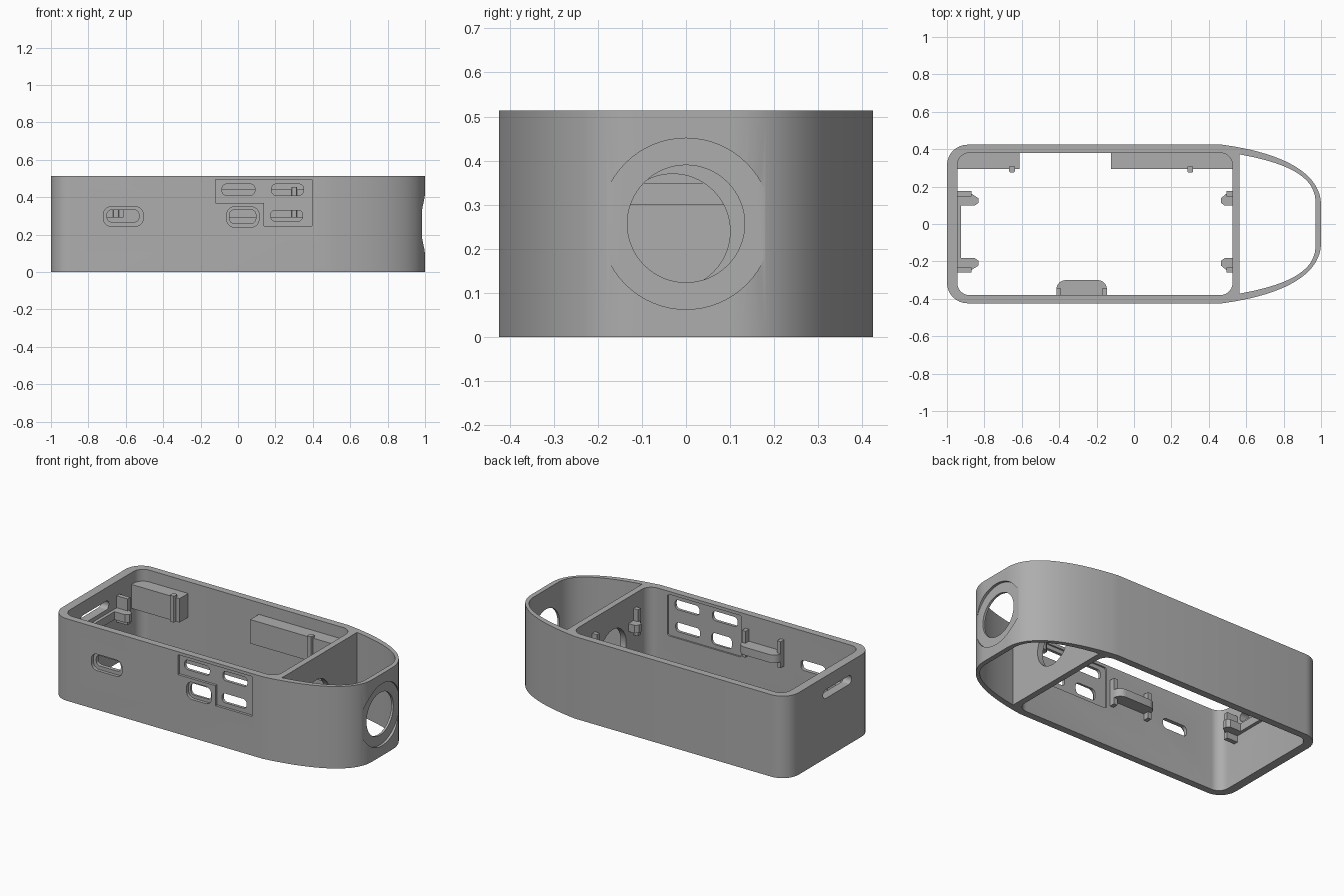
import bpy, bmesh, math
from mathutils import Vector

cube = bpy.data.objects.get("Cube")
if cube:
    bpy.data.objects.remove(cube)

grey = bpy.data.materials.new("plain grey")
grey.use_nodes = True
grey.diffuse_color = (0.42, 0.42, 0.42, 1)
grey.node_tree.nodes["Principled BSDF"].inputs["Base Color"].default_value = grey.diffuse_color

H = 0.514          # case height
MID = H / 2


def rounded(a0, a1, b0, b1, r, n=8):
    """Rounded rectangle outline."""
    pts = []
    corners = ((a1 - r, b1 - r), (a0 + r, b1 - r), (a0 + r, b0 + r), (a1 - r, b0 + r))
    for k, (ca, cb) in enumerate(corners):
        for i in range(n + 1):
            t = math.pi / 2 * (k + i / n)
            pts.append((ca + r * math.cos(t), cb + r * math.sin(t)))
    return pts


def circle(ca, cb, r, n=64):
    return [(ca + r * math.cos(math.tau * i / n), cb + r * math.sin(math.tau * i / n))
            for i in range(n)]


def bezier(p0, p1, p2, p3, n=24):
    p0, p1, p2, p3 = map(Vector, (p0, p1, p2, p3))
    out = []
    for i in range(n + 1):
        t = i / n
        s = 1 - t
        out.append(tuple(p0 * s**3 + p1 * 3 * s * s * t + p2 * 3 * s * t * t + p3 * t**3))
    return out


def prism(name, pts, axis, lo, hi):
    """Extrude an outline along an axis between two values."""
    place = {"x": lambda a, b, t: (t, a, b),
             "y": lambda a, b, t: (a, t, b),
             "z": lambda a, b, t: (a, b, t)}[axis]
    bm = bmesh.new()
    face = bm.faces.new([bm.verts.new(place(a, b, lo)) for a, b in pts])
    ext = bmesh.ops.extrude_face_region(bm, geom=[face])
    verts = [v for v in ext["geom"] if isinstance(v, bmesh.types.BMVert)]
    bmesh.ops.translate(bm, verts=verts, vec=place(0, 0, hi - lo))
    bmesh.ops.recalc_face_normals(bm, faces=bm.faces)
    mesh = bpy.data.meshes.new(name)
    bm.to_mesh(mesh)
    bm.free()
    mesh.materials.append(grey)
    obj = bpy.data.objects.new(name, mesh)
    bpy.context.collection.objects.link(obj)
    return obj


def box(name, x0, x1, y0, y1, z0, z1):
    return prism(name, [(x0, y0), (x1, y0), (x1, y1), (x0, y1)], "z", z0, z1)


def activate(obj):
    bpy.ops.object.select_all(action="DESELECT")
    obj.select_set(True)
    bpy.context.view_layer.objects.active = obj


def cut(target, pts, axis, lo, hi):
    tool = prism("cutter", pts, axis, lo, hi)
    tool.hide_render = True
    mod = target.modifiers.new("cut", "BOOLEAN")
    mod.operation, mod.solver, mod.object = "DIFFERENCE", "EXACT", tool
    activate(target)
    bpy.ops.object.modifier_apply(modifier=mod.name)
    bpy.data.objects.remove(tool)


def mirrored(curve):
    return curve + [(x, -y) for x, y in reversed(curve)]


# Outer wall: rounded back end, tapering nose
W = 0.424
nose = bezier((0.47, W), (0.8, 0.38), (1, 0.27), (1, 0.1))
end = [p for p in rounded(-1, 0, -W, W, 0.11) if p[0] < -0.5]
case = prism("case_wall", mirrored(nose) + end[::-1], "z", 0, H)

# Main bay and nose bay, leaving the divider between them
cut(case, rounded(-0.945, 0.527, -0.38, 0.38, 0.065), "z", -0.1, 0.7)
cut(case, mirrored(bezier((0.565, 0.372), (0.8, 0.33), (0.97, 0.26), (0.97, 0.12))), "z", -0.1, 0.7)

# Nose opening with counterbore, and divider opening
cut(case, circle(0, MID, 0.194), "x", 0.984, 1.2)
cut(case, circle(0, MID, 0.133), "x", 0.8, 1.2)
cut(case, circle(-0.03, 0.24, 0.13), "x", 0.5, 0.62)

# Port panel: L-shaped recess outside, rectangular recess inside
panel = [(-0.12, 0.37), (0.14, 0.37), (0.14, 0.245), (0.395, 0.245), (0.395, 0.495), (-0.12, 0.495)]
cut(case, panel, "y", -0.6, -0.408)
cut(case, rounded(-0.12, 0.395, 0.235, 0.495, 0.015, 3), "y", -0.39, -0.36)
for x0, x1, z0, z1 in ((-0.06, 0.112, 0.24, 0.348), (-0.72, -0.507, 0.245, 0.348)):
    cut(case, rounded(x0, x1, z0, z1, 0.04), "y", -0.6, -0.404)

# Port openings in the front wall
for x0, x1, z0, z1 in ((-0.085, 0.09, 0.41, 0.47), (0.18, 0.35, 0.41, 0.47),
                       (-0.045, 0.095, 0.26, 0.332), (0.175, 0.345, 0.272, 0.33),
                       (-0.7, -0.53, 0.268, 0.332)):
    cut(case, rounded(x0, x1, z0, z1, 0.024), "y", -0.6, -0.3)

# Slot in the end wall
cut(case, rounded(-0.21, 0.07, 0.375, 0.43, 0.025), "x", -1.2, -0.85)

parts = [case]

# Support blocks and locating pins on the back wall
for side, x0, x1, pin in (("right", -0.96, -0.612, -0.652), ("left", -0.122, 0.535, 0.3)):
    parts.append(box(side + "_support_block", x0, x1, 0.295, 0.39, 0.29, 0.44))
    parts.append(prism(side + "_locating_pin", rounded(pin - 0.015, pin + 0.015, 0.276, 0.31, 0.006, 3),
                       "z", 0.29, 0.455))

# End clips: chamfered shelf with an upright post, mirrored about the bay's centre line
CY = -0.042
for side, wall, post, tip in (("right", -0.955, -0.87, -0.832), ("left", 0.535, 0.495, 0.465)):
    for label, s in (("back", 1), ("front", -1)):
        d = 0.02 if tip > wall else -0.02
        shelf = [(wall, CY + s * 0.14), (tip - d, CY + s * 0.14), (tip, CY + s * 0.155),
                 (tip, CY + s * 0.18), (post, CY + s * 0.205), (wall, CY + s * 0.205)]
        parts.append(prism(f"{side}_{label}_clip_shelf", shelf, "z", 0.3, 0.35))
        y0, y1 = sorted((CY + s * 0.19, CY + s * 0.218))
        x0, x1 = sorted((wall, post))
        parts.append(box(f"{side}_{label}_clip_post", x0, x1, y0, y1, 0.26, 0.425))
parts.append(box("right_clip_ledge", -0.96, -0.925, CY - 0.15, CY + 0.15, 0.3, 0.35))

# Front clip: rounded shelf between two posts
front = [p for p in rounded(-0.415, -0.145, -0.6, -0.3, 0.05) if p[1] > -0.4]
parts.append(prism("front_clip_shelf", front + [(-0.415, -0.39), (-0.145, -0.39)], "z", 0.3, 0.35))
for side, x in (("right", -0.415), ("left", -0.17)):
    parts.append(box(side + "_front_clip_post", x, x + 0.025, -0.39, -0.345, 0.26, 0.425))

for obj in parts:
    activate(obj)
    bpy.ops.object.shade_smooth_by_angle(angle=math.radians(30))
